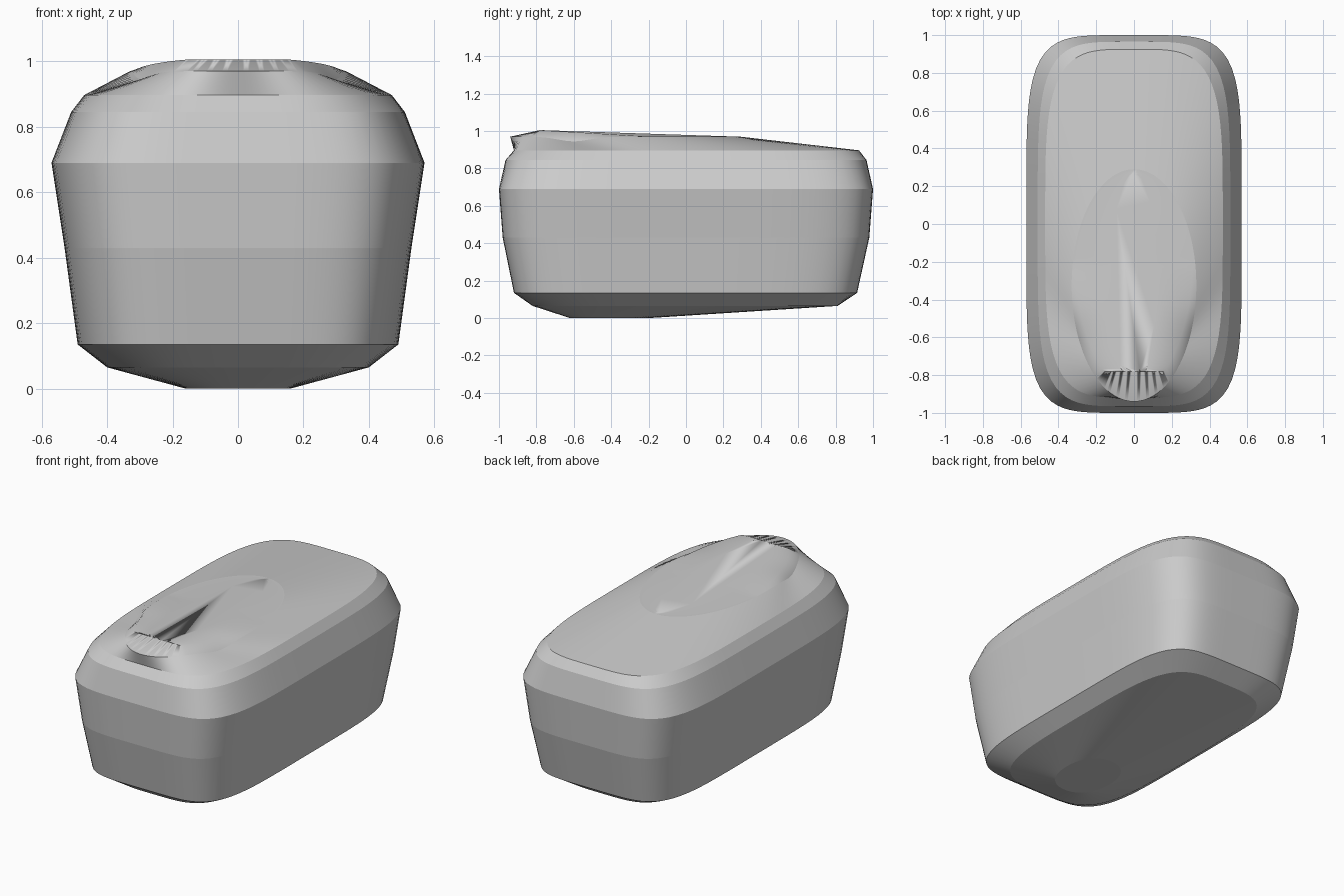
import bpy, bmesh, math

cube = bpy.data.objects.get("Cube")
if cube:
    bpy.data.objects.remove(cube, do_unlink=True)

SEGMENTS = 128


def outline(half_x, y_front, y_back, z, power):
    """Closed superellipse outline at one height."""
    centre, half_y = (y_front + y_back) / 2, (y_back - y_front) / 2
    points = []
    for i in range(SEGMENTS):
        a = 2 * math.pi * i / SEGMENTS
        c, s = math.cos(a), math.sin(a)
        r = (abs(c) ** power + abs(s) ** power) ** (-1 / power)
        points.append((half_x * r * c, centre + half_y * r * s, z))
    return points


def clamp(t):
    return max(0.0, min(1.0, t))


# Shell sections: half width, front y, back y, height, squareness
sections = [
    (0.16, -0.62, -0.2, 0.0, 2.2),
    (0.40, -0.82, 0.81, 0.065, 4),
    (0.49, -0.92, 0.915, 0.135, 5),
    (0.53, -0.98, 0.98, 0.43, 5),
    (0.57, -1.0, 1.0, 0.69, 5),
    (0.51, -0.965, 0.965, 0.845, 4.5),
    (0.47, -0.92, 0.925, 0.897, 4),
]
rings = [outline(*s) for s in sections]

# Overhanging front lip, with a hollow beside each end of the crest
lip = outline(0.33, -0.94, 0.29, 0.97, 2)
rings.append([(x, y, z - 0.025 * math.exp(-((y + 0.6) / 0.12) ** 2)) for x, y, z in lip])

# Raised crest, cut straight across at the front and fading out to the back
crest = []
for x, y, z in outline(0.315, -0.9, 0.27, 0.97, 2):
    rise = clamp((-0.2 - y) / 0.58)
    crest.append((x * (1 - 0.15 * rise), max(y, -0.78), z + 0.035 * rise))
rings.append(crest)
rings.append([(x * 0.4, y, 1.005 - 0.033 * (y + 0.78)) for x, y, z in crest])

# Loft the sections into one closed shell
bm = bmesh.new()
loops = [[bm.verts.new(p) for p in ring] for ring in rings]
for low, high in zip(loops, loops[1:]):
    for i in range(SEGMENTS):
        j = (i + 1) % SEGMENTS
        bm.faces.new((low[i], low[j], high[j], high[i]))
bm.faces.new(loops[0][::-1])
bm.faces.new(loops[-1])
for face in bm.faces:
    face.smooth = True

# Crisp edges between the shell bands, soft ones around the corners
for loop in loops[:-2]:
    for i in range(SEGMENTS):
        bm.edges.get((loop[i], loop[(i + 1) % SEGMENTS])).smooth = False

mesh = bpy.data.meshes.new("shell")
bm.to_mesh(mesh)
bm.free()
shell = bpy.data.objects.new("shell", mesh)
bpy.context.collection.objects.link(shell)

grey = bpy.data.materials.new("light grey")
grey.use_nodes = True
grey.diffuse_color = (0.6, 0.6, 0.6, 1)
grey.node_tree.nodes["Principled BSDF"].inputs["Base Color"].default_value = (0.6, 0.6, 0.6, 1)
mesh.materials.append(grey)
